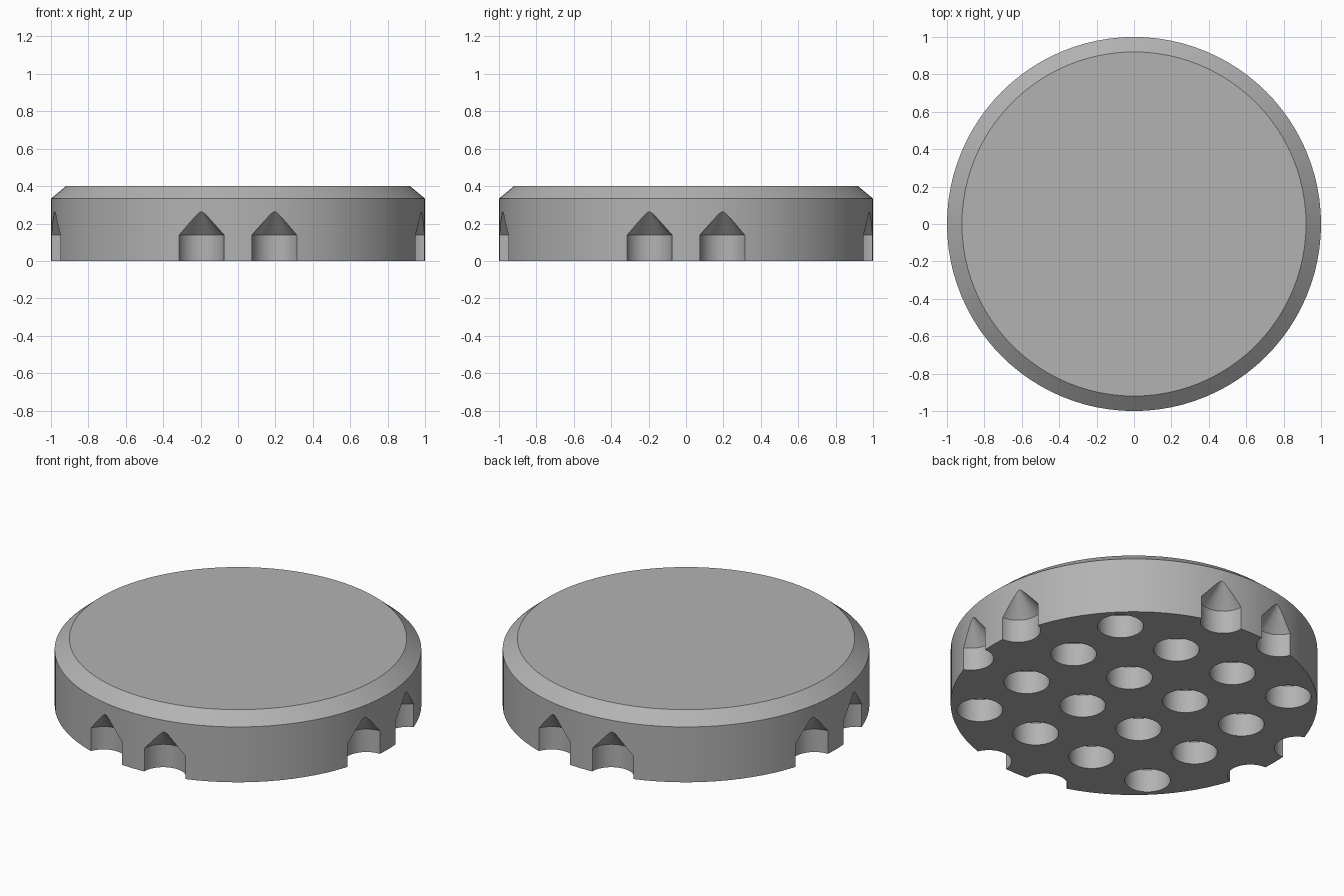
import bpy, bmesh, math

if "Cube" in bpy.data.objects:
    bpy.data.objects.remove(bpy.data.objects["Cube"])

PITCH, HOLE_R = 0.398, 0.125


def lathe(bm, profile, sides, cx=0.0, cy=0.0):
    """Closed solid of revolution; radius 0 points become a single tip."""
    rings = []
    for r, z in profile:
        n = sides if r > 0 else 1
        rings.append([bm.verts.new((cx + r * math.cos(2 * math.pi * i / sides),
                                    cy + r * math.sin(2 * math.pi * i / sides), z))
                      for i in range(n)])
    bm.faces.new(rings[0][::-1])
    for a, b in zip(rings, rings[1:]):
        for i in range(sides):
            j = (i + 1) % sides
            if len(b) == 1:
                bm.faces.new((a[i], a[j], b[0]))
            else:
                bm.faces.new((a[i], a[j], b[j], b[i]))
    if len(rings[-1]) > 1:
        bm.faces.new(rings[-1])


def make_object(name, bm, mat):
    mesh = bpy.data.meshes.new(name)
    bm.to_mesh(mesh)
    bm.free()
    mesh.materials.append(mat)
    obj = bpy.data.objects.new(name, mesh)
    bpy.context.collection.objects.link(obj)
    return obj


grey = bpy.data.materials.new("light_grey")
grey.diffuse_color = (0.45, 0.45, 0.45, 1)
grey.use_nodes = True
grey.node_tree.nodes["Principled BSDF"].inputs["Base Color"].default_value = grey.diffuse_color

# Round body with a chamfered top edge
bm = bmesh.new()
lathe(bm, [(1, 0), (1, 0.333), (0.92, 0.4)], 96)
disc = make_object("round_disc", bm, grey)

# Blind drilled holes with conical ends, on a square grid clipped by the rim
bm = bmesh.new()
for ix in range(6):
    for iy in range(6):
        x, y = (ix - 2.5) * PITCH, (iy - 2.5) * PITCH
        if math.hypot(x, y) < 1.05:
            lathe(bm, [(HOLE_R, -0.1), (HOLE_R, 0.138), (0, 0.28)], 32, x, y)
cutter = make_object("hole_cutter", bm, grey)
cutter.hide_render = True

# Cut the holes
mod = disc.modifiers.new("holes", 'BOOLEAN')
mod.operation = 'DIFFERENCE'
mod.solver = 'EXACT'
mod.object = cutter
bpy.context.view_layer.objects.active = disc
disc.select_set(True)
bpy.ops.object.modifier_apply(modifier=mod.name)
bpy.data.objects.remove(cutter)
bpy.ops.object.shade_smooth_by_angle(angle=math.radians(30))
